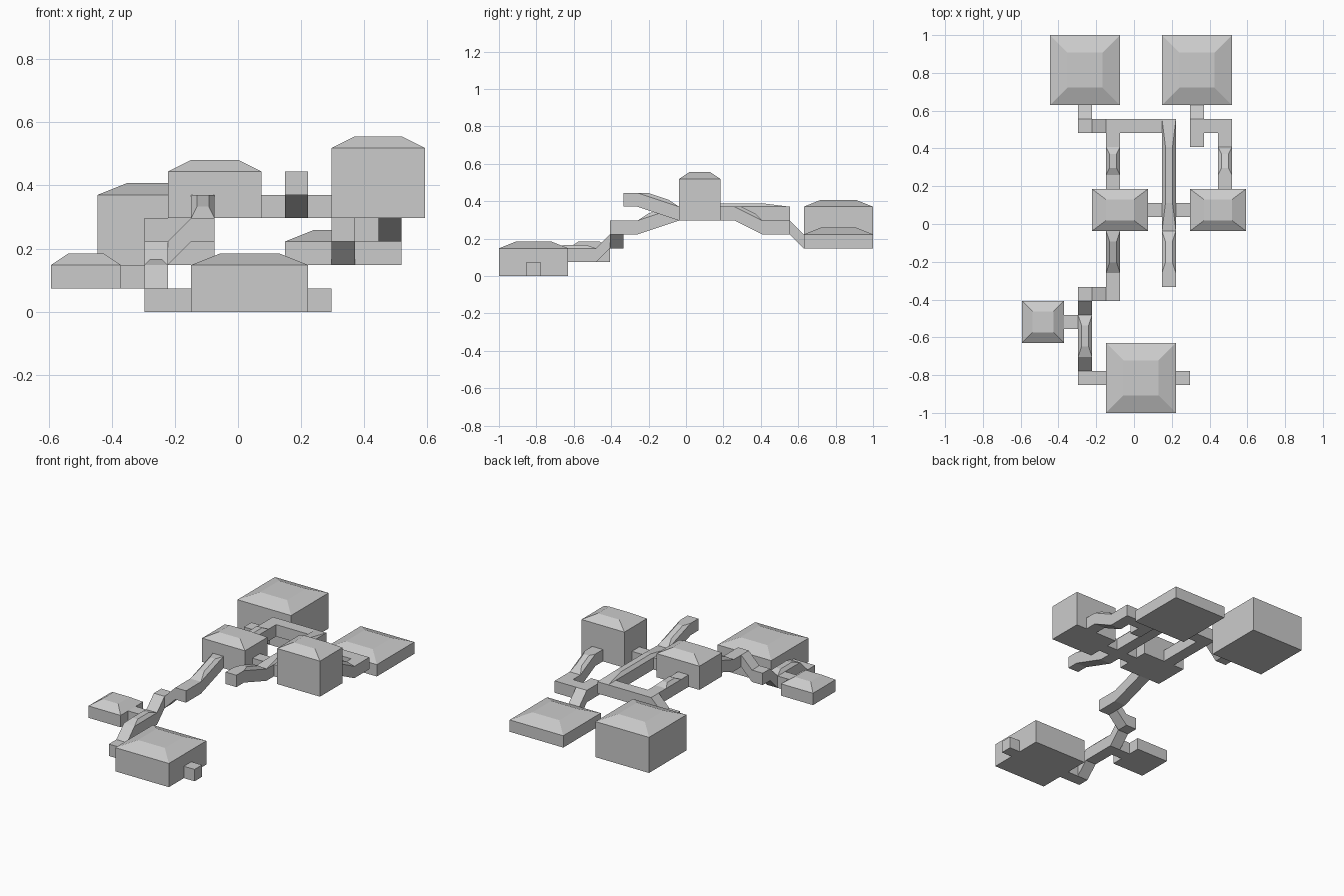
import bpy

if "Cube" in bpy.data.objects:
    bpy.data.objects.remove(bpy.data.objects["Cube"])

U = 2 / 27  # one grid cell


def block(name, x0, y0, x1, y1, z, h=1, rise_x=0, rise_y=0, roof=0):
    """Box in grid cells; floor may ramp along x or y; optional hipped roof."""
    def ring(lift, inset):
        pts = []
        for a, b in ((inset, inset), (1 - inset, inset),
                     (1 - inset, 1 - inset), (inset, 1 - inset)):
            pts.append(((x0 + a * (x1 - x0)) * U, (y0 + b * (y1 - y0)) * U,
                        (z + rise_x * a + rise_y * b + lift) * U))
        return pts

    verts = ring(0, 0) + ring(h, 0)
    levels = 1
    if roof:
        verts += ring(h + roof, 0.25)
        levels = 2
    faces = [(3, 2, 1, 0)]
    for lv in range(levels):
        for i in range(4):
            j = (i + 1) % 4
            faces.append((lv * 4 + i, lv * 4 + j, lv * 4 + 4 + j, lv * 4 + 4 + i))
    faces.append(tuple(range(levels * 4, levels * 4 + 4)))
    mesh = bpy.data.meshes.new(name)
    mesh.from_pydata(verts, [], faces)
    ob = bpy.data.objects.new(name, mesh)
    bpy.context.collection.objects.link(ob)
    return ob


# Rooms with hipped roofs: x0, y0, x1, y1, floor, wall height
for name, *dims in (
    ("room_south", -2, -13.5, 3, -8.5, 0, 2),
    ("room_west", -8, -8.5, -5, -5.5, 1, 1),
    ("room_middle", -3, -0.5, 1, 2.5, 4, 2),
    ("room_east", 4, -0.5, 8, 2.5, 4, 3),
    ("room_north_west", -6, 8.5, -1, 13.5, 2, 3),
    ("room_north_east", 2, 8.5, 7, 13.5, 2, 1),
):
    block(name, *dims, roof=0.5)

# Flat passages: x0, y0, x1, y1, floor
for name, *dims in (
    ("south_east_stub", 3, -11.5, 4, -10.5, 0),
    ("south_door", -3, -11.5, -2, -10.5, 0),
    ("south_corner", -4, -11.5, -3, -10.5, 0),
    ("west_door", -5, -7.5, -4, -6.5, 1),
    ("lower_landing", -4, -5.5, -3, -4.5, 2),
    ("upper_landing", -2, -5.5, -1, -4.5, 3),
    ("upper_landing_exit", -2, -4.5, -1, -3.5, 3),
    ("middle_link", 1, 0.5, 2, 1.5, 4),
    ("east_link", 3, 0.5, 4, 1.5, 4),
    ("long_hall_end", 2, -4.5, 3, -3.5, 5),
    ("middle_back_door", -2, 2.5, -1, 3.5, 4),
    ("middle_back_exit", -2, 5.5, -1, 6.5, 4),
    ("cross_hall", -2, 6.5, 2, 7.5, 4),
    ("north_west_corner", -4, 6.5, -3, 7.5, 3),
    ("east_back_door", 6, 2.5, 7, 3.5, 4),
    ("east_back_exit", 6, 5.5, 7, 6.5, 3),
    ("north_east_hall", 4, 6.5, 7, 7.5, 3),
    ("north_east_stub", 4, 5.5, 5, 6.5, 3),
):
    block(name, *dims)

# Plain ramps, one cell long
block("south_ramp", -4, -10.5, -3, -9.5, 0, rise_y=1)
block("west_ramp", -4, -6.5, -3, -5.5, 1, rise_y=1)
block("landing_ramp", -3, -5.5, -2, -4.5, 2, rise_x=1)
block("cross_ramp", -3, 6.5, -2, 7.5, 3, rise_x=1)
block("north_west_ramp", -4, 7.5, -3, 8.5, 3, rise_y=-1)
block("north_east_ramp", 4, 7.5, 5, 8.5, 3, rise_y=-1)

# Roofed corridors, some sloping
for name, x, y0, y1, z, rise in (
    ("west_corridor", -4, -9.5, -6.5, 1, 0),
    ("middle_front_corridor", -2, -3.5, -0.5, 3, 1),
    ("middle_back_corridor", -2, 3.5, 5.5, 4, 0),
    ("long_hall", 2, -0.5, 7.5, 4, 0),
    ("long_hall_ramp", 2, -3.5, -0.5, 5, -1),
    ("east_back_corridor", 6, 3.5, 5.5, 4, -1),
):
    block(name, x, y0, x + 1, y1, z, rise_y=rise, roof=0.25)
